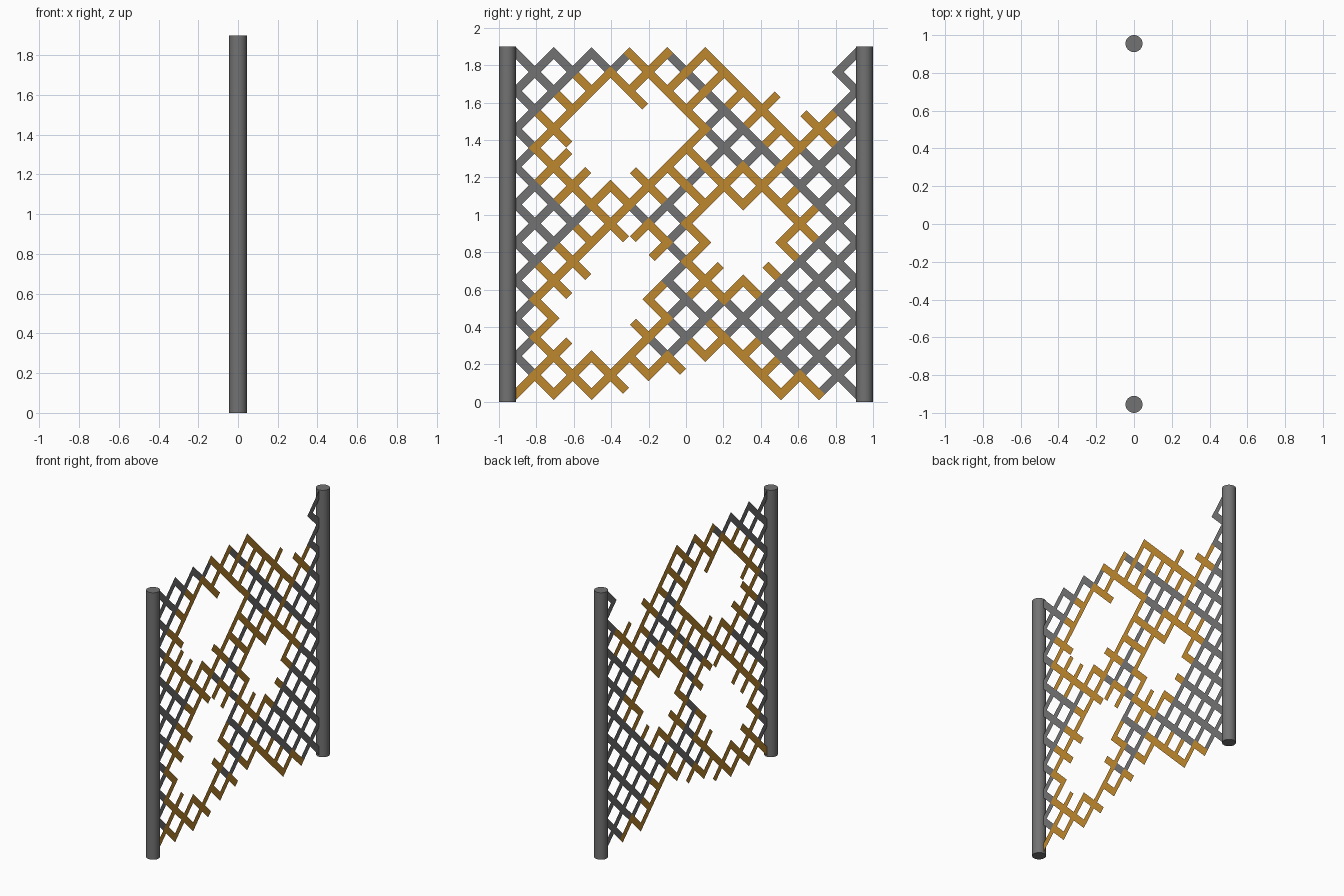
import bpy, bmesh
from mathutils import Vector

if "Cube" in bpy.data.objects:
    bpy.data.objects.remove(bpy.data.objects["Cube"])

STEP, Y0, Z0, N = 0.1013, -0.910, 0.041, 18   # lattice spacing, corner, cells per side
HALF = 0.0225                                 # half width of a strip


def material(name, rgb):
    m = bpy.data.materials.new(name)
    m.diffuse_color = (*rgb, 1)
    m.use_nodes = True
    m.node_tree.nodes["Principled BSDF"].inputs["Base Color"].default_value = m.diffuse_color
    return m


grey = material("grey_metal", (0.17, 0.17, 0.17))
rust = material("orange_rust", (0.52, 0.245, 0.027))

# Posts
for name, y in (("left_post", -0.955), ("right_post", 0.955)):
    bpy.ops.mesh.primitive_cylinder_add(vertices=32, radius=0.045, depth=1.9, location=(0, y, 0.95))
    post = bpy.context.object
    post.name = name
    post.data.materials.append(grey)
    bpy.ops.object.shade_smooth_by_angle()

# Torn areas: for each row of cells, the runs of columns that are missing
TORN = {
    17: [(11, 16)], 16: [(12, 16)], 15: [(4, 7), (13, 16)], 14: [(3, 8), (14, 15)],
    13: [(2, 8)], 12: [(2, 7)], 11: [(3, 6)], 9: [(10, 13)], 8: [(5, 6), (10, 13)],
    7: [(4, 7), (10, 13)], 6: [(3, 7), (10, 13)], 5: [(2, 6)], 4: [(2, 6)],
    3: [(2, 6)], 2: [(2, 5)], 1: [(8, 11)], 0: [(5, 12)],
}
torn = {(c, r) for r, runs in TORN.items() for a, b in runs for c in range(a, b + 1)}

# Broken strip ends inside the torn areas, hanging from their left or right node
STUB_LEFT = {(6, 15), (13, 15), (2, 13), (2, 12), (3, 11), (5, 8), (3, 6), (10, 6),
             (2, 5), (2, 2), (8, 1), (5, 0)}
STUB_RIGHT = {(15, 14), (6, 11), (6, 8), (7, 7), (13, 6), (6, 3)}

# Strips whose colour departs from the "rust next to a tear" rule
MORE_RUST = {(6, 17), (7, 17), (9, 17), (14, 12), (10, 11), (11, 11), (12, 11), (13, 11),
             (15, 8), (15, 9), (10, 3)}
STILL_GREY = {(14, 6), (14, 5), (13, 5), (8, 5), (8, 6), (8, 7), (8, 8), (7, 9), (6, 9),
              (7, 2), (8, 2)}


def ends(c, r):
    """The two lattice nodes joined by the diagonal of a cell."""
    return ((c, r), (c + 1, r + 1)) if (c + r) % 2 == 0 else ((c, r + 1), (c + 1, r))


def point(node):
    return Vector((0, Y0 + node[0] * STEP, Z0 + node[1] * STEP))


torn_nodes = {n for cell in torn for n in ends(*cell)}


def is_rust(c, r):
    if (c, r) in STILL_GREY or c == N - 1:
        return False
    if (c, r) in MORE_RUST or (r == 0 and c < 16):
        return True
    return c > 0 and any(n in torn_nodes for n in ends(c, r))


# Flat wire lattice: one rectangle per strip, one small square per crossing
bm = bmesh.new()
votes = {}


def strip(p, q, mat):
    along = (q - p).normalized()
    side = Vector((0, -along.z, along.y)) * HALF
    face = bm.faces.new([bm.verts.new(v) for v in (p - side, q - side, q + side, p + side)])
    face.material_index = mat


for c in range(N):
    for r in range(N):
        a, b = ends(c, r)
        p, q = point(a), point(b)
        inset = (q - p).normalized() * HALF
        if (c, r) in STUB_LEFT:
            strip(p + inset, p.lerp(q, 0.82), 1)
            votes.setdefault(a, []).append(1)
        elif (c, r) in STUB_RIGHT:
            strip(p.lerp(q, 0.18), q - inset, 1)
            votes.setdefault(b, []).append(1)
        elif (c, r) not in torn:
            mat = int(is_rust(c, r))
            strip(p + inset, q - inset, mat)
            for n in (a, b):
                votes.setdefault(n, []).append(mat)

diag = Vector((0, 1, 1)).normalized() * HALF
for node, v in votes.items():
    strip(point(node) - diag, point(node) + diag, int(sum(v) * 2 >= len(v)))

bmesh.ops.remove_doubles(bm, verts=bm.verts, dist=0.0005)
mesh = bpy.data.meshes.new("wire_lattice")
bm.to_mesh(mesh)
bm.free()
mesh.materials.append(grey)
mesh.materials.append(rust)
bpy.context.collection.objects.link(bpy.data.objects.new("wire_lattice", mesh))
